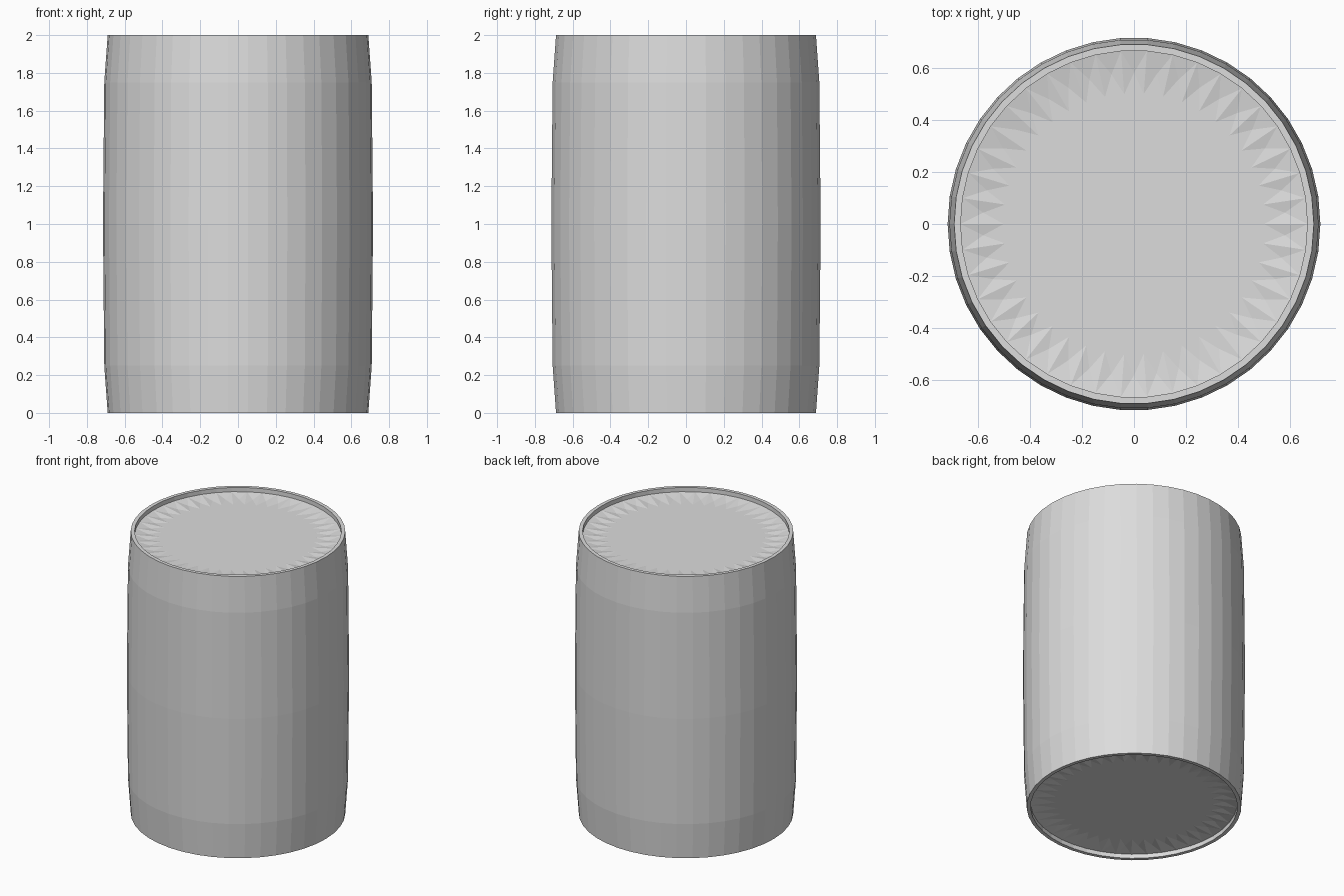
import bpy
import bmesh
from math import cos, sin, tau

cube = bpy.data.objects.get("Cube")
if cube:
    bpy.data.objects.remove(cube)

SIDES = 42

grey = bpy.data.materials.new("light_grey")
grey.use_nodes = True
grey.diffuse_color = (0.72, 0.72, 0.72, 1)
grey.node_tree.nodes["Principled BSDF"].inputs["Base Color"].default_value = (0.72, 0.72, 0.72, 1)


def ring(bm, radius, z, shift=0.0):
    """One circle of vertices, turned by a fraction of a side."""
    angles = [tau * (i + shift) / SIDES for i in range(SIDES)]
    return [bm.verts.new((radius * cos(a), radius * sin(a), z)) for a in angles]


def finish(bm, name):
    """Make the upper half an object and mirror it about mid height."""
    mesh = bpy.data.meshes.new(name)
    bm.to_mesh(mesh)
    bm.free()
    mesh.materials.append(grey)
    obj = bpy.data.objects.new(name, mesh)
    bpy.context.collection.objects.link(obj)
    obj.location.z = 1
    mirror = obj.modifiers.new("mirror", 'MIRROR')
    mirror.use_axis = (False, False, True)


# Bulging wall, flat rim and inner lip
bm = bmesh.new()
profile = [(0.715, 0), (0.708, 0.75), (0.69, 1.0), (0.665, 1.0), (0.665, 0.97)]
rings = [ring(bm, r, z) for r, z in profile]
for low, high in zip(rings, rings[1:]):
    for i in range(SIDES):
        j = (i + 1) % SIDES
        bm.faces.new((low[i], low[j], high[j], high[i]))
finish(bm, "barrel_wall")

# Sunken end with a toothed, slightly sloping border
bm = bmesh.new()
edge = ring(bm, 0.665, 0.97)
tips = ring(bm, 0.50, 0.955)
notches = ring(bm, 0.58, 0.955, 0.5)
for i in range(SIDES):
    j = (i + 1) % SIDES
    bm.faces.new((edge[i], edge[j], notches[i]))
    bm.faces.new((edge[i], notches[i], tips[i]))
    bm.faces.new((edge[i], tips[i], notches[i - 1]))
bm.faces.new([v for pair in zip(tips, notches) for v in pair])
finish(bm, "end_panel")
